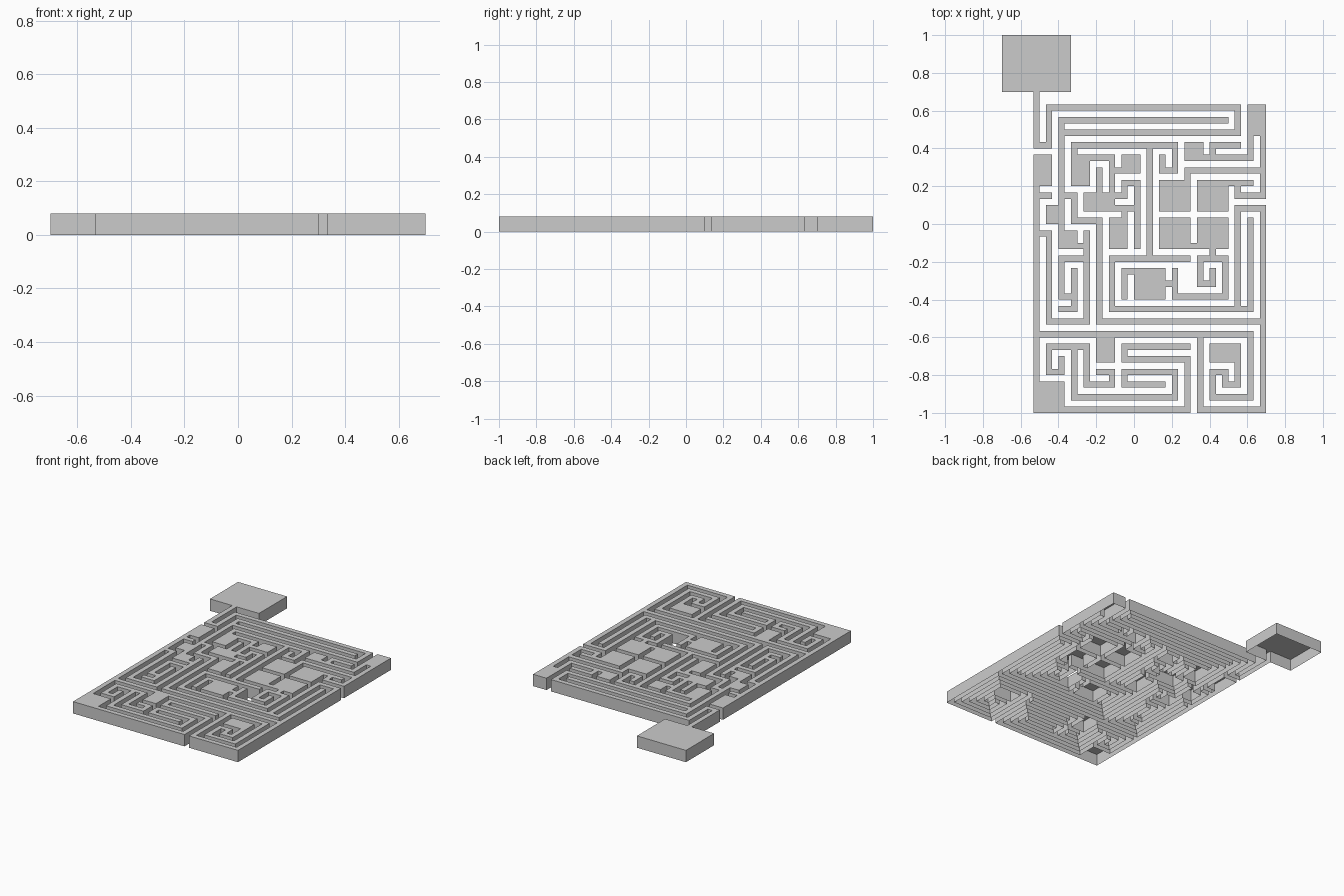
import bpy, bmesh

if "Cube" in bpy.data.objects:
    bpy.data.objects.remove(bpy.data.objects["Cube"])

P = 1 / 30      # grid pitch
H = 0.08        # roof height


# Each path is a chain of (column, row) turning points, rows counted downward
def trace(path):
    cells = set(path)
    for (a, b), (c, d) in zip(path, path[1:]):
        cells |= {(x, y) for x in range(min(a, c), max(a, c) + 1)
                  for y in range(min(b, d), max(b, d) + 1)}
    return cells


# Each room is (column0, row0, column1, row1), inclusive
def room(c0, r0, c1, r1):
    return {(x, y) for x in range(c0, c1 + 1) for y in range(r0, r1 + 1)}


parts = {}


def add(name, paths=(), rooms=()):
    cells = set()
    for p in paths:
        cells |= trace(p)
    for r in rooms:
        cells |= room(*r)
    for other in parts.values():
        cells -= other
    parts[name] = cells


# Large detached chamber
add("entrance_chamber", rooms=[(-5, -11, 5, -3)])

# Passages winding along the top edge
add("top_passages", [
    [(0, -2), (0, 6), (2, 6), (2, 0), (32, 0), (32, 4), (4, 4)],
    [(30, 2), (4, 2), (4, 20)],
    [(6, 8), (6, 6), (22, 6), (22, 10), (20, 10), (20, 8)],
    [(18, 6), (18, 24)],
    [(36, 4), (36, 14), (32, 14), (32, 12)],
    [(34, 4), (34, 8), (26, 8)],
    [(28, 8), (28, 6), (32, 6)],
    [(36, 10), (24, 10), (24, 12)],
    [(26, 12), (34, 12)],
], [(34, 0, 36, 4), (24, 6, 26, 8)])

# Rooms and links in the upper half
add("upper_rooms", [
    [(6, 8), (12, 8), (12, 10), (14, 10)],
    [(10, 10), (10, 14)],
    [(8, 16), (16, 16)],
    [(12, 10), (12, 14)],
    [(13, 14), (14, 14), (14, 12), (16, 12), (16, 22)],
    [(14, 16), (14, 18)],
    [(24, 22), (26, 22)],
    [(28, 22), (28, 24)],
], [(6, 8, 8, 12), (14, 8, 16, 10), (8, 14, 12, 16), (12, 18, 14, 22),
    (20, 12, 24, 16), (26, 12, 30, 16), (20, 18, 24, 22), (26, 18, 30, 22)])

# Left-hand passages
add("left_passages", [
    [(0, 8), (0, 48)],
    [(0, 14), (2, 14)],
    [(0, 20), (2, 20), (2, 34), (8, 34), (8, 24), (4, 24), (4, 30), (6, 30)],
    [(6, 26), (6, 32), (4, 32)],
    [(4, 22), (8, 22), (8, 20)],
    [(8, 22), (8, 24)],
    [(4, 14), (6, 14), (6, 18), (10, 18), (10, 34), (36, 34)],
], [(0, 8, 2, 12), (2, 16, 4, 18), (4, 20, 6, 22)])

# Passages around the centre and right edge
add("centre_passages", [
    [(24, 24), (12, 24), (12, 32), (34, 32), (34, 18)],
    [(32, 32), (32, 16), (36, 16), (36, 48), (26, 48), (26, 36)],
    [(14, 30), (14, 26), (16, 26)],
    [(20, 28), (22, 28)],
    [(22, 26), (22, 30), (30, 30), (30, 24), (26, 24), (26, 28), (28, 28), (28, 26)],
], [(16, 26, 20, 30)])

# Bottom passages
add("bottom_passages", [
    [(0, 36), (34, 36), (34, 46), (28, 46), (28, 42), (30, 42), (30, 44), (32, 44), (32, 40)],
    [(4, 48), (24, 48), (24, 40), (14, 40), (14, 38), (24, 38)],
    [(4, 40), (4, 42), (2, 42), (2, 38), (8, 38), (8, 44), (12, 44), (12, 42), (10, 42)],
    [(6, 38), (6, 46), (22, 46), (22, 42), (16, 42)],
    [(16, 42), (14, 42), (14, 44), (20, 44)],
], [(0, 44, 4, 48), (10, 36, 12, 40), (28, 38, 32, 40)])

everything = set().union(*parts.values())


def build(name, cells):
    bm = bmesh.new()
    verts = {}

    def v(c, r, z):
        if (c, r, z) not in verts:
            verts[c, r, z] = bm.verts.new(((c + 5) * P - 0.7, 1 - (r + 11) * P, z))
        return verts[c, r, z]

    for c, r in sorted(cells):
        ring = [(c, r + 1), (c + 1, r + 1), (c + 1, r), (c, r)]
        bm.faces.new([v(a, b, H) for a, b in ring])          # roof
        for i, (dc, dr) in enumerate([(0, 1), (1, 0), (0, -1), (-1, 0)]):
            if (c + dc, r + dr) not in everything:           # outer wall, open below
                a, b = ring[i], ring[(i + 1) % 4]
                bm.faces.new([v(*a, 0), v(*b, 0), v(*b, H), v(*a, H)])
    mesh = bpy.data.meshes.new(name)
    bm.to_mesh(mesh)
    bm.free()
    bpy.context.collection.objects.link(bpy.data.objects.new(name, mesh))


for name, cells in parts.items():
    build(name, cells)
